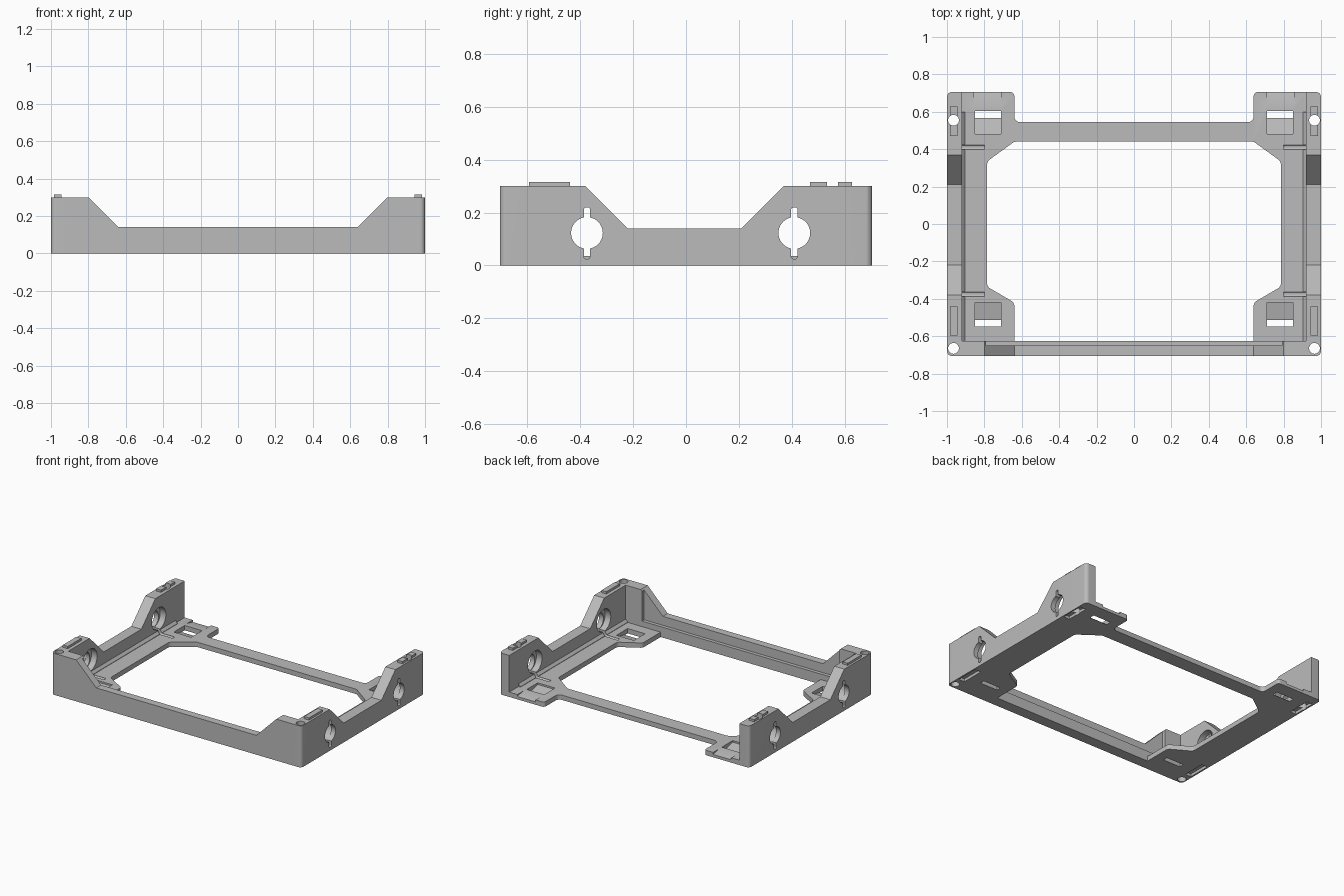
import bpy, bmesh, math
from mathutils import Vector

if "Cube" in bpy.data.objects:
    bpy.data.objects.remove(bpy.data.objects["Cube"], do_unlink=True)

grey = bpy.data.materials.new("plain_grey")
grey.use_nodes = True
COLOR = (0.5, 0.5, 0.5, 1)
grey.diffuse_color = COLOR
grey.node_tree.nodes["Principled BSDF"].inputs["Base Color"].default_value = COLOR


def rounded(points, steps=6):
    """Outline from (u, v) or (u, v, radius) corners."""
    out = []
    for i, p in enumerate(points):
        c = Vector(p[:2])
        if len(p) < 3:
            out.append(c)
            continue
        a = (Vector(points[i - 1][:2]) - c).normalized()
        b = (Vector(points[(i + 1) % len(points)][:2]) - c).normalized()
        half = a.angle(b) / 2
        start, end = c + a * p[2] / math.tan(half), c + b * p[2] / math.tan(half)
        centre = c + (a + b).normalized() * p[2] / math.sin(half)
        for k in range(steps + 1):
            d = (start.lerp(end, k / steps) - centre).normalized()
            out.append(centre + d * p[2])
    return out


def prism(name, points, lo, hi, axis):
    """Extrude an outline from lo to hi along an axis."""
    place = {"x": lambda u, v: (lo, u, v),
             "y": lambda u, v: (u, lo, v),
             "z": lambda u, v: (u, v, lo)}[axis]
    bm = bmesh.new()
    face = bm.faces.new([bm.verts.new(place(*p)) for p in rounded(points)])
    ext = bmesh.ops.extrude_face_region(bm, geom=[face])
    shift = Vector([hi - lo if a == axis else 0 for a in "xyz"])
    bmesh.ops.translate(bm, vec=shift,
                        verts=[g for g in ext["geom"] if isinstance(g, bmesh.types.BMVert)])
    bmesh.ops.recalc_face_normals(bm, faces=bm.faces)
    mesh = bpy.data.meshes.new(name)
    bm.to_mesh(mesh)
    bm.free()
    mesh.materials.append(grey)
    ob = bpy.data.objects.new(name, mesh)
    bpy.context.collection.objects.link(ob)
    return ob


def rect(u0, v0, u1, v1, *r):
    return [(u0, v0, *r), (u1, v0, *r), (u1, v1, *r), (u0, v1, *r)]


def circle(u, v, r, n=40):
    return [(u + r * math.cos(math.tau * i / n), v + r * math.sin(math.tau * i / n))
            for i in range(n)]


def mirrored(points):
    return points + [(-p[0], *p[1:]) for p in reversed(points)]


def combine(target, tool, operation):
    """Apply a boolean and discard the tool."""
    mod = target.modifiers.new("join", "BOOLEAN")
    mod.operation, mod.object, mod.solver = operation, tool, "EXACT"
    graph = bpy.context.evaluated_depsgraph_get()
    mesh = bpy.data.meshes.new_from_object(target.evaluated_get(graph))
    target.modifiers.clear()
    target.data = mesh
    bpy.data.objects.remove(tool, do_unlink=True)


PLATE, TOP, RAIL, END, INNER = 0.035, 0.3, 0.14, 0.705, 0.92

# Base plate with its open centre
plate = [(0.64, 0.545, 0.03), (0.64, END, 0.02), (1, END), (1, -END), (0.64, -END),
         (0.64, -0.42, 0.03), (0.785, -0.335, 0.03), (0.785, 0.335, 0.03), (0.64, 0.44, 0.03)]
outer, inner = plate[:5], plate[5:]
flip = lambda pts: [(-p[0], *p[1:]) for p in reversed(pts)]
frame = prism("frame", outer + inner + flip(inner) + flip(outer), 0, PLATE, "z")

# Front wall, with a stepped ledge on its inside
wall = prism("front_wall", mirrored([(1, 0), (1, TOP), (0.8, TOP), (0.64, RAIL)]),
             -END, -0.625, "y")
combine(wall, prism("ledge_cut", rect(-0.79, 0.075, 0.79, 0.5), -0.65, -0.5, "y"), "DIFFERENCE")
combine(frame, wall, "UNION")

for s in (-1, 1):
    # Side wall with raised corner posts
    side = prism("side_wall", [(-END, 0), (END, 0), (END, TOP), (0.37, TOP), (0.21, RAIL),
                               (-0.22, RAIL), (-0.38, TOP), (-END, TOP)],
                 s * INNER, s, "x")
    combine(frame, side, "UNION")
    # Fillet between side wall and plate
    foot = prism("wall_foot", [(s * 0.93, 0.01), (s * 0.903, 0.01), (s * 0.903, PLATE + 0.003),
                               (s * INNER, 0.055), (s * 0.93, 0.055)], -0.65, 0.6, "y")
    combine(frame, foot, "UNION")
    # Locating pegs on the posts
    for y0, y1 in ((-0.595, -0.44), (0.47, 0.628)):
        peg = prism("peg", rect(s * 0.945, y0, s * 0.985, y1), TOP - 0.02, 0.316, "z")
        combine(frame, peg, "UNION")

# Rounded outer corners
combine(frame, prism("corner_trim", rect(-1, -END, 1, END, 0.025), -0.1, 0.5, "z"), "INTERSECT")

for s in (-1, 1):
    # Keyhole openings, wider on the inside
    for y in (-0.375, 0.41):
        cuts = [prism("bore", circle(y, 0.123, 0.06), s * 0.8, s * 1.1, "x"),
                prism("slot", rect(y - 0.012, 0.025, y + 0.012, 0.22, 0.009),
                      s * 0.8, s * 1.1, "x"),
                prism("counterbore", circle(y, 0.14, 0.08), s * 0.8, s * 0.965, "x")]
        for cut in cuts:
            combine(frame, cut, "DIFFERENCE")
    # Screw holes and peg sockets
    for y in (-0.665, 0.555):
        combine(frame, prism("screw_hole", circle(s * 0.965, y, 0.029), -0.1, 0.5, "z"), "DIFFERENCE")
    for y0, y1 in ((-0.6, -0.435), (0.465, 0.633)):
        combine(frame, prism("socket", rect(s * 0.942, y0, s * 0.988, y1), -0.1, 0.02, "z"),
                "DIFFERENCE")
    # Strap slots with a sloping lead-in
    for y0, y1, y2 in ((0.605, 0.567, 0.48), (-0.547, -0.513, -0.42)):
        ramp = [(y0, -0.01), (y1, -0.01), (y1, 0.002), (y2, PLATE - 0.012),
                (y2, 0.06), (y0, 0.06)]
        combine(frame, prism("strap_slot", ramp, s * 0.71, s * 0.85, "x"), "DIFFERENCE")
    ramp = [(0.64, PLATE), (0.72, PLATE - 0.018), (0.72, 0.06), (0.64, 0.06)]
    combine(frame, prism("strap_exit", ramp, s * 0.71, s * 0.855, "x"), "DIFFERENCE")

# Smooth the round holes and keep the edges crisp
bpy.ops.object.select_all(action="DESELECT")
frame.select_set(True)
bpy.context.view_layer.objects.active = frame
bpy.ops.object.shade_smooth_by_angle(angle=math.radians(25))
